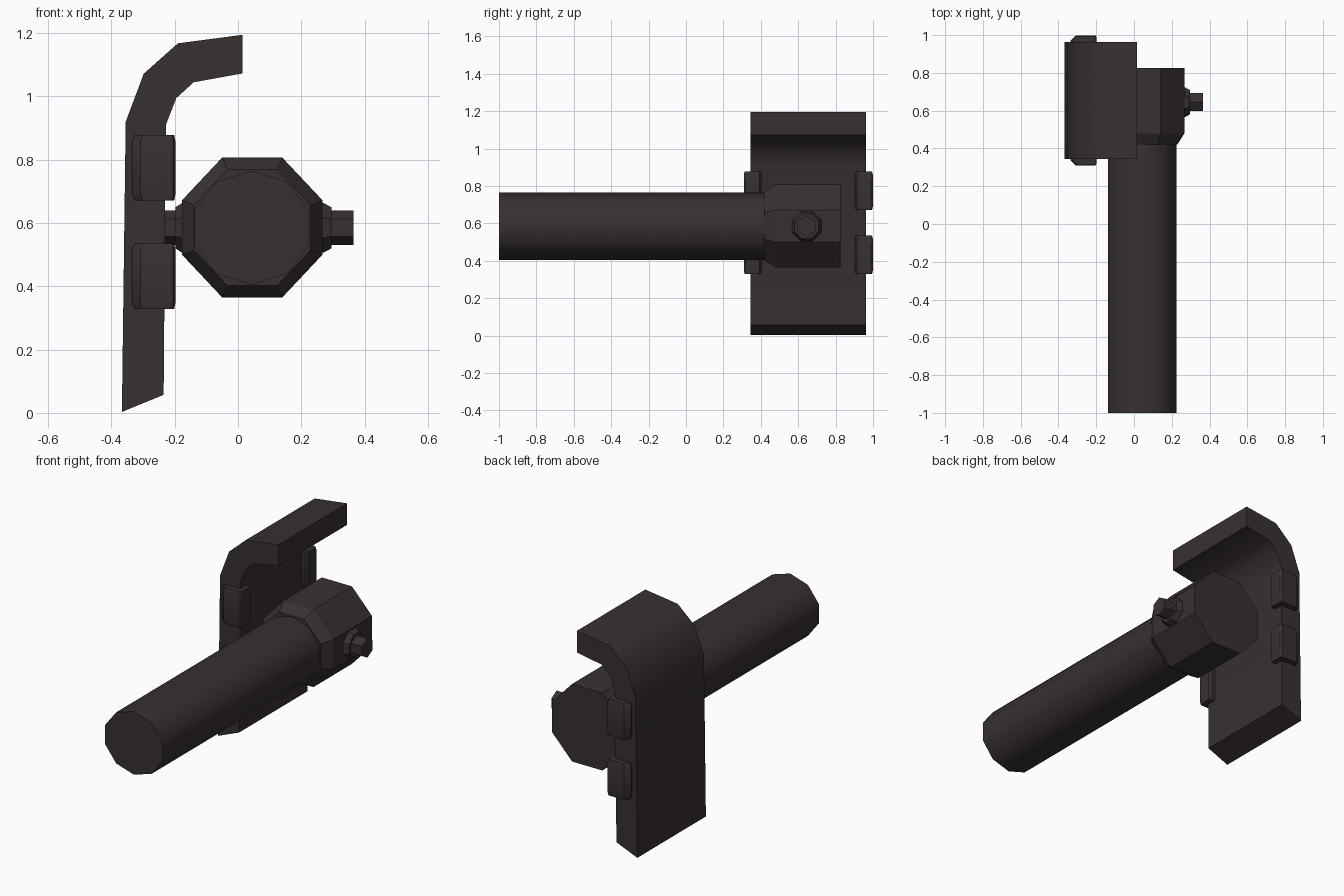
import bpy, math
from mathutils import Vector

if "Cube" in bpy.data.objects:
    bpy.data.objects.remove(bpy.data.objects["Cube"])

mat = bpy.data.materials.new("dark brown metal")
mat.diffuse_color = (0.04, 0.03, 0.031, 1)
mat.use_nodes = True
mat.node_tree.nodes["Principled BSDF"].inputs["Base Color"].default_value = mat.diffuse_color


def make(name, rings, smooth=35):
    """Loft closed rings of points into a capped solid."""
    n = len(rings[0])
    verts = [p for r in rings for p in r]
    faces = [tuple(range(n)), tuple(range((len(rings) - 1) * n, len(rings) * n))]
    for k in range(len(rings) - 1):
        for i in range(n):
            j = (i + 1) % n
            faces.append((k * n + i, k * n + j, (k + 1) * n + j, (k + 1) * n + i))
    me = bpy.data.meshes.new(name)
    me.from_pydata(verts, [], faces)
    ob = bpy.data.objects.new(name, me)
    bpy.context.collection.objects.link(ob)
    me.materials.append(mat)
    bpy.ops.object.select_all(action='DESELECT')
    bpy.context.view_layer.objects.active = ob
    ob.select_set(True)
    bpy.ops.object.mode_set(mode='EDIT')
    bpy.ops.mesh.select_all(action='SELECT')
    bpy.ops.mesh.normals_make_consistent(inside=False)
    bpy.ops.object.mode_set(mode='OBJECT')
    bpy.ops.object.shade_smooth_by_angle(angle=math.radians(smooth))
    return ob


def along_y(profile, y, s=1.0, c=(0, 0)):
    return [(c[0] + (x - c[0]) * s, y, c[1] + (z - c[1]) * s) for x, z in profile]


def around_x(n, r, x, turn=0.0, cy=0.645, cz=0.585):
    a = [2 * math.pi * i / n + turn for i in range(n)]
    return [(x, cy + r * math.sin(t), cz + r * math.cos(t)) for t in a]


# curved plate
plate = [(-0.367, 0.003), (-0.355, 0.92), (-0.298, 1.072), (-0.19, 1.168), (0.015, 1.195),
         (0.015, 1.073), (-0.14, 1.045), (-0.195, 0.995), (-0.228, 0.91), (-0.235, 0.057)]
make("curved_plate", [along_y(plate, 0.345), along_y(plate, 0.963)], 45)

# long round handle
rod = [(0.043 + 0.19 * math.sin(i * math.pi / 5), 0.585 + 0.18 * math.cos(i * math.pi / 5))
       for i in range(10)]
make("handle", [along_y(rod, -1.0), along_y(rod, 0.44)], 40)

# eight-sided head with a chamfered front
head = [(-0.05, 0.807), (0.14, 0.807), (0.267, 0.672), (0.267, 0.5),
        (0.14, 0.365), (-0.05, 0.365), (-0.177, 0.5), (-0.177, 0.672)]
make("head", [along_y(head, 0.42, 0.83, (0.045, 0.585)), along_y(head, 0.48),
              along_y(head, 0.827)], 30)

# cross pin: stub and flange on each side of the head
t = math.pi / 8
make("pin_flange_right", [around_x(8, 0.085, 0.25, t), around_x(8, 0.085, 0.27, t),
                          around_x(8, 0.07, 0.296, t)], 30)
make("pin_flange_left", [around_x(8, 0.085, -0.165, t), around_x(8, 0.085, -0.177, t),
                         around_x(8, 0.07, -0.198, t)], 30)
make("pin_end_right", [around_x(6, 0.055, 0.25), around_x(6, 0.055, 0.365)], 30)
make("pin_end_left", [around_x(6, 0.055, -0.17), around_x(6, 0.055, -0.25)], 30)

# four clips gripping the plate edges, mirrored front to back
mid = 0.654
for row, z in (("lower", 0.432), ("upper", 0.775)):
    for side, d in (("front", -1), ("back", 1)):
        shape = [(-0.335, 0.25), (-0.335, 0.318), (-0.308, 0.345), (-0.205, 0.345),
                 (-0.198, 0.335), (-0.198, 0.26), (-0.21, 0.25)]
        rings = []
        for dz, s in ((-0.103, 0.9), (-0.085, 1), (0.085, 1), (0.103, 0.9)):
            rings.append([(-0.235 + (x + 0.235) * s, mid + d * (0.30 + (y - 0.30) * s), z + dz)
                          for x, y in shape])
        make(f"clip_{row}_{side}", rings, 30)
